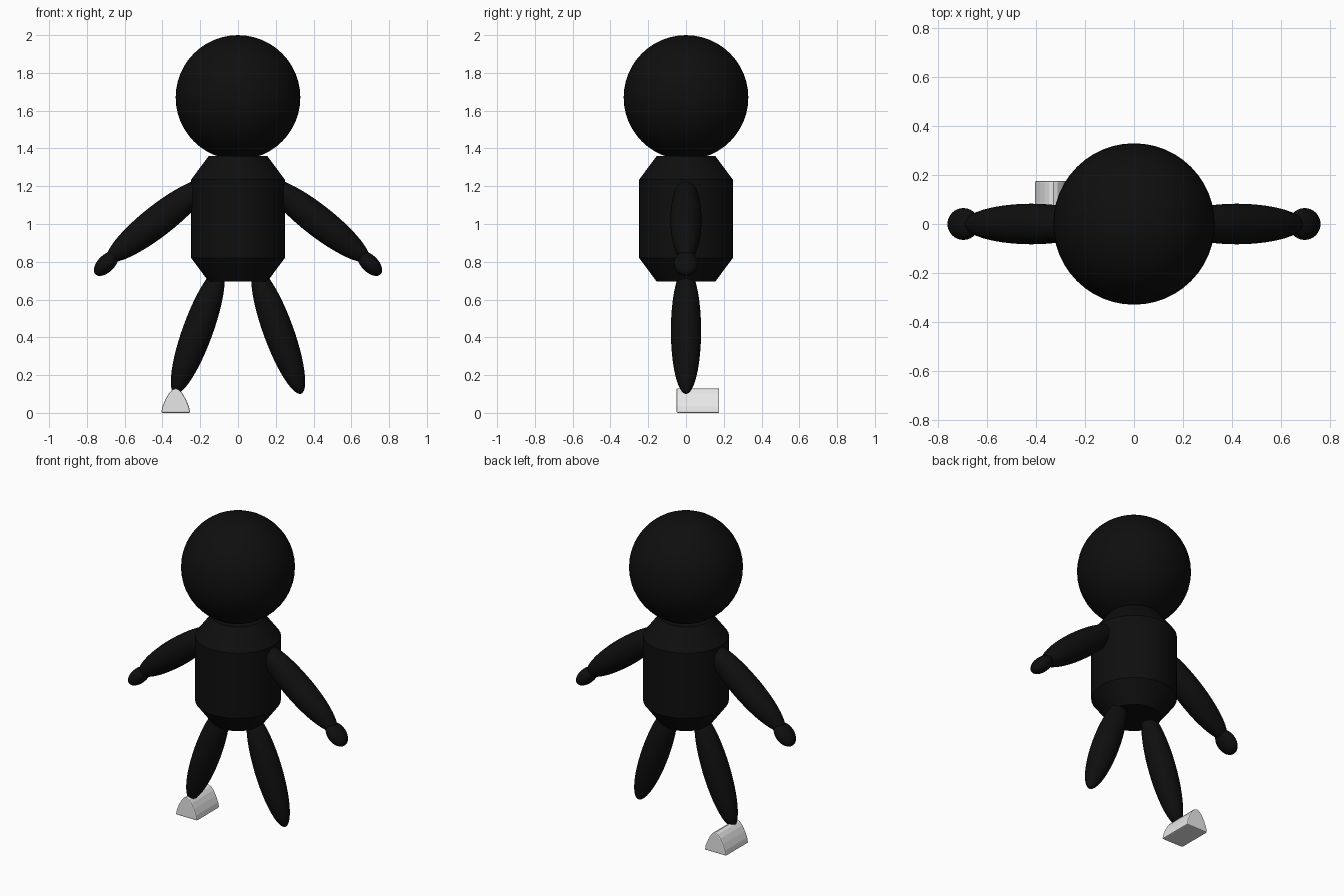
import bpy, bmesh, math

cube = bpy.data.objects.get("Cube")
if cube:
    bpy.data.objects.remove(cube, do_unlink=True)


def make_material(name, value):
    mat = bpy.data.materials.new(name)
    mat.use_nodes = True
    colour = (value, value, value, 1)
    mat.diffuse_color = colour
    mat.node_tree.nodes["Principled BSDF"].inputs["Base Color"].default_value = colour
    return mat


BLACK = make_material("soft_black", 0.0045)
WHITE = make_material("off_white", 0.8)


def finish(obj, name, mat):
    obj.name = obj.data.name = name
    obj.data.materials.append(mat)


def ellipsoid(name, centre, radii, tilt=0):
    """Smooth ball stretched to radii and leaned about the y axis."""
    bpy.ops.mesh.primitive_uv_sphere_add(segments=48, ring_count=24, radius=1,
                                         location=centre, rotation=(0, tilt, 0))
    obj = bpy.context.object
    obj.scale = radii
    bpy.ops.object.shade_smooth()
    finish(obj, name, BLACK)


def mesh_object(name, bm, mat):
    bmesh.ops.recalc_face_normals(bm, faces=bm.faces)
    mesh = bpy.data.meshes.new(name)
    bm.to_mesh(mesh)
    bm.free()
    obj = bpy.data.objects.new(name, mesh)
    bpy.context.collection.objects.link(obj)
    finish(obj, name, mat)
    return obj


# Head
ellipsoid("head", (0, 0, 1.67), (0.33, 0.33, 0.33))

# Torso: round barrel with chamfered ends
bm = bmesh.new()
profile = [(0.155, 0.695), (0.248, 0.82), (0.248, 1.235), (0.155, 1.36)]
rings = []
for r, z in profile:
    rings.append(bmesh.ops.create_circle(bm, segments=48, radius=r)["verts"])
    for v in rings[-1]:
        v.co.z = z
for a, b in zip(rings, rings[1:]):
    for i in range(len(a)):
        j = (i + 1) % len(a)
        bm.faces.new((a[i], a[j], b[j], b[i]))
bm.faces.new(rings[0])
bm.faces.new(rings[-1])
torso = mesh_object("torso", bm, BLACK)
bpy.ops.object.select_all(action='DESELECT')
torso.select_set(True)
bpy.context.view_layer.objects.active = torso
bpy.ops.object.shade_smooth_by_angle(angle=math.radians(25))

# Limbs, mirrored left and right
for side, s in (("left", 1), ("right", -1)):
    ellipsoid(side + "_arm", (s * 0.42, 0, 1.02), (0.083, 0.083, 0.345),
              s * math.radians(-52))
    ellipsoid(side + "_hand", (s * 0.698, 0, 0.79), (0.045, 0.065, 0.08),
              s * math.radians(-45))
    ellipsoid(side + "_leg", (s * 0.213, 0, 0.435), (0.08, 0.08, 0.355),
              s * math.radians(-20))

# Foot: arched block on the right leg only
bm = bmesh.new()
half = [(0.077, 0.0), (0.07, 0.034), (0.055, 0.07), (0.037, 0.102), (0.018, 0.123)]
arch = half + [(0, 0.13)] + [(-x, z) for x, z in reversed(half)]
face = bm.faces.new([bm.verts.new((x - 0.33, -0.05, z)) for x, z in arch])
new = bmesh.ops.extrude_face_region(bm, geom=[face])["geom"]
bmesh.ops.translate(bm, vec=(0, 0.226, 0),
                    verts=[g for g in new if isinstance(g, bmesh.types.BMVert)])
foot = mesh_object("right_foot", bm, WHITE)
bevel = foot.modifiers.new("soft_edges", 'BEVEL')
bevel.width = 0.007
bevel.segments = 2
bevel.angle_limit = math.radians(45)
